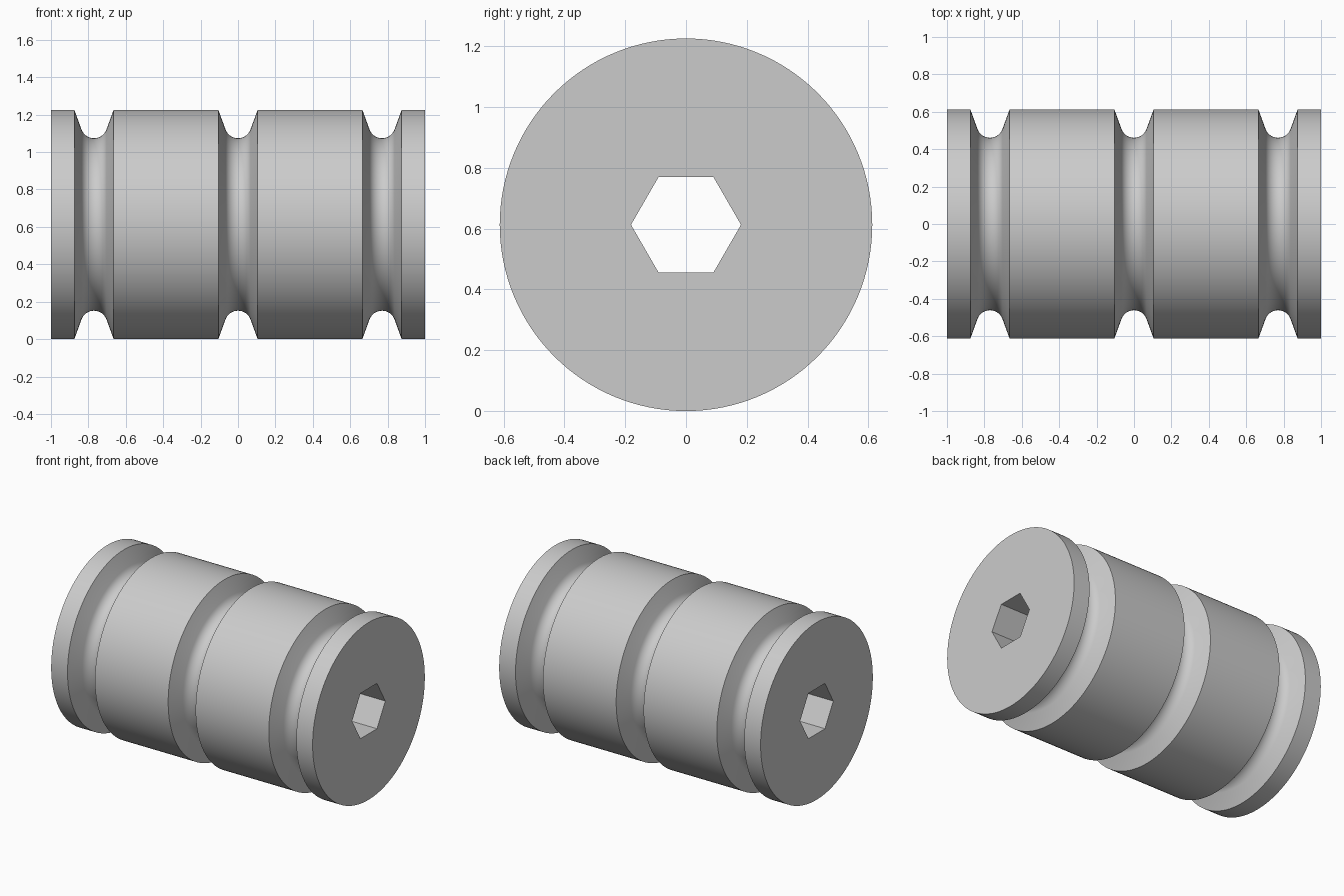
import bpy, bmesh
from math import cos, sin, tan, pi, radians

if "Cube" in bpy.data.objects:
    bpy.data.objects.remove(bpy.data.objects["Cube"])

R = 0.613            # roller radius, also height of its axis
SLOPE = radians(20)  # lean of the groove walls
HALF, DEPTH = 0.105, 0.152

grey = bpy.data.materials.new("light grey")
grey.diffuse_color = (0.6, 0.6, 0.6, 1)
grey.use_nodes = True
grey.node_tree.nodes["Principled BSDF"].inputs["Base Color"].default_value = grey.diffuse_color


def lathe(name, profile, sides):
    """Spin (x, radius) points round the x axis and cap both ends."""
    bm = bmesh.new()
    rings = [[bm.verts.new((x, r * cos(2 * pi * i / sides), R + r * sin(2 * pi * i / sides)))
              for i in range(sides)] for x, r in profile]
    for a, b in zip(rings, rings[1:]):
        for i in range(sides):
            j = (i + 1) % sides
            bm.faces.new((a[i], a[j], b[j], b[i]))
    bm.faces.new(rings[0])
    bm.faces.new(rings[-1])
    bmesh.ops.recalc_face_normals(bm, faces=bm.faces)
    mesh = bpy.data.meshes.new(name)
    bm.to_mesh(mesh)
    bm.free()
    mesh.materials.append(grey)
    obj = bpy.data.objects.new(name, mesh)
    bpy.context.collection.objects.link(obj)
    return obj


def groove(cx, steps=16):
    """Leaning walls that run tangentially into a round bottom."""
    r = (HALF - DEPTH * tan(SLOPE)) / (cos(SLOPE) - tan(SLOPE) * (1 - sin(SLOPE)))
    centre = R - DEPTH + r
    pts = [(cx - HALF, R)]
    for k in range(steps + 1):
        a = pi + SLOPE + (pi - 2 * SLOPE) * k / steps
        pts.append((cx + r * cos(a), centre + r * sin(a)))
    return pts + [(cx + HALF, R)]


# Grooved roller body
profile = [(-1, R)]
for cx in (-0.77, 0, 0.77):
    profile += groove(cx)
profile.append((1, R))
body = lathe("grooved_roller", profile, 128)

# Hexagonal bore through the whole length
cutter = lathe("hex_bore_cutter", [(-1.2, 0.181), (1.2, 0.181)], 6)
cutter.hide_render = True
bore = body.modifiers.new("hex bore", 'BOOLEAN')
bore.operation, bore.solver, bore.object = 'DIFFERENCE', 'EXACT', cutter
bpy.context.view_layer.objects.active = body
body.select_set(True)
cutter.select_set(False)
bpy.ops.object.modifier_apply(modifier=bore.name)
bpy.data.objects.remove(cutter)

# Smooth round surfaces, crisp rims and bore edges
bpy.ops.object.shade_smooth_by_angle(angle=radians(25))
